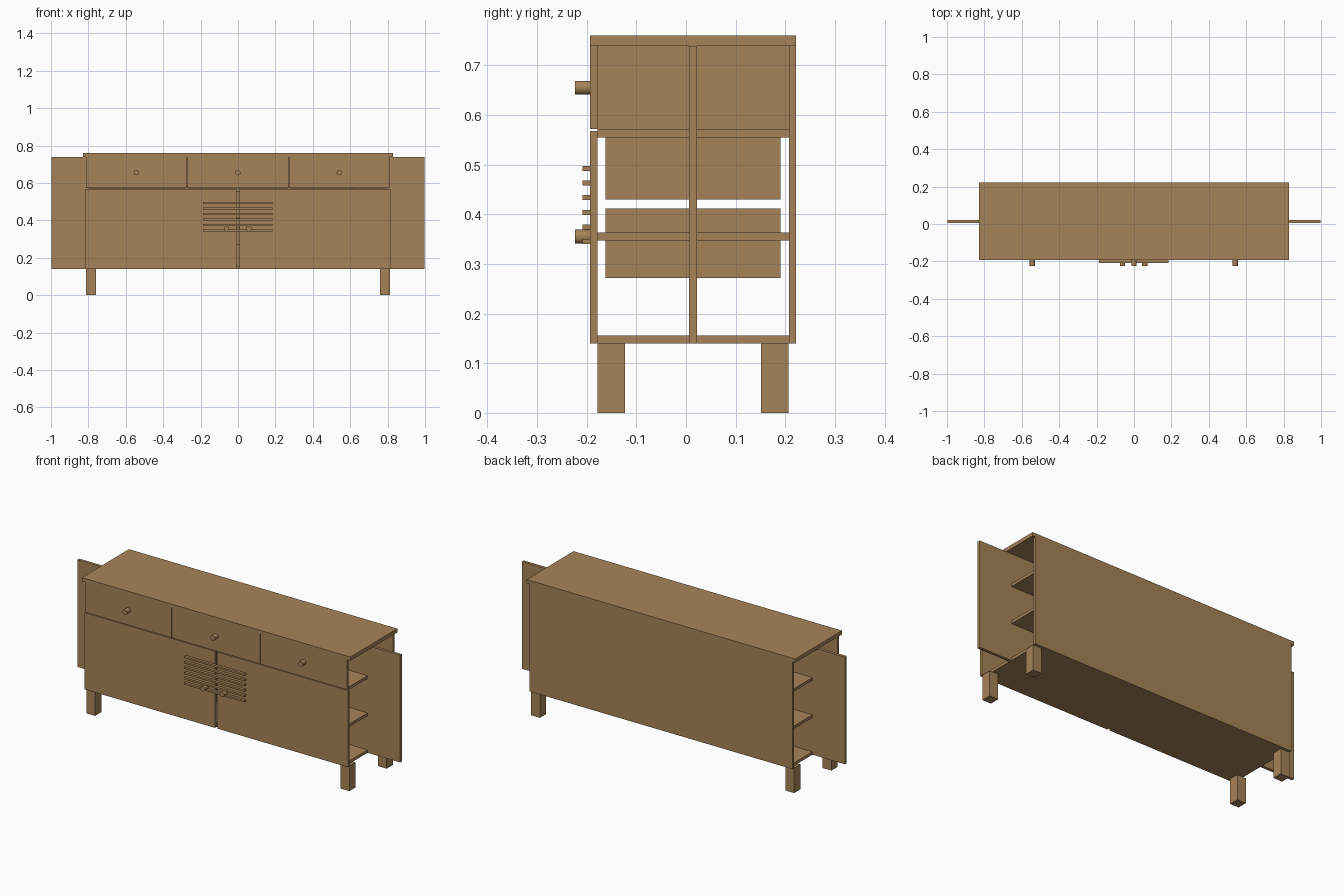
import bpy, math

if "Cube" in bpy.data.objects:
    bpy.data.objects.remove(bpy.data.objects["Cube"])

wood = bpy.data.materials.new("oak_brown")
wood.diffuse_color = (0.381, 0.231, 0.098, 1)
wood.use_nodes = True
wood.node_tree.nodes["Principled BSDF"].inputs["Base Color"].default_value = wood.diffuse_color


def finish(ob, name):
    ob.name = name
    ob.data.materials.append(wood)
    return ob


def box(name, x, y, z):
    """Box from (min, max) pairs on each axis."""
    bpy.ops.mesh.primitive_cube_add(size=1, location=[sum(p) / 2 for p in (x, y, z)])
    ob = bpy.context.object
    ob.scale = [p[1] - p[0] for p in (x, y, z)]
    bpy.ops.object.transform_apply(location=False, rotation=False, scale=True)
    return finish(ob, name)


def knob(name, x, z):
    bpy.ops.mesh.primitive_cylinder_add(vertices=32, radius=0.014, depth=0.031,
                                        location=(x, -0.2085, z),
                                        rotation=(math.pi / 2, 0, 0))
    finish(bpy.context.object, name)
    bpy.ops.object.shade_smooth_by_angle()


FRONT = (-0.193, -0.178)
INNER = (-0.178, 0.207)

# Carcass: top, back and full-width shelves
box("top_board", (-0.83, 0.83), (-0.193, 0.222), (0.739, 0.76))
box("back_panel", (-0.813, 0.813), (0.207, 0.222), (0.14, 0.739))
for name, z in (("bottom_board", 0.14), ("middle_shelf", 0.347), ("upper_shelf", 0.555)):
    box(name, (-0.797, 0.797), INNER, (z, z + 0.016))

for side, s in (("left", -1), ("right", 1)):
    def span(a, b):
        return tuple(sorted((s * a, s * b)))
    # Crosswise end panels and drawer dividers
    box(side + "_end_panel", span(0.612, 0.998), (0.006, 0.022), (0.14, 0.739))
    box(side + "_divider", span(0.265, 0.281), INNER, (0.571, 0.739))
    # Legs
    box(side + "_front_leg", span(0.759, 0.813), (-0.178, -0.123), (0, 0.14))
    box(side + "_back_leg", span(0.759, 0.813), (0.151, 0.206), (0, 0.14))
    # Doors with knobs
    box(side + "_door", span(0.007, 0.815), FRONT, (0.14, 0.568))
    knob(side + "_door_knob", s * 0.06 - 0.002, 0.355)

# Drawer fronts with knobs
for name, x0, x1 in (("left", -0.812, -0.275), ("middle", -0.272, 0.271), ("right", 0.274, 0.809)):
    box(name + "_drawer_front", (x0, x1), FRONT, (0.572, 0.739))
    knob(name + "_drawer_knob", (x0 + x1) / 2, 0.655)

# Open drawer boxes stacked in the centre
for i in range(3):
    z0 = 0.272 + i * 0.158
    wall = (z0 + 0.003, z0 + 0.14)
    box(f"drawer_bottom_{i}", (-0.255, 0.255), (-0.162, 0.19), (z0, z0 + 0.003))
    for s in (-1, 1):
        x = sorted((s * 0.243, s * 0.255))
        box(f"drawer_side_{i}", x, (-0.162, 0.19), wall)
    for y in (-0.162, 0.178):
        box(f"drawer_end_{i}", (-0.243, 0.243), (y, y + 0.012), wall)

# Decorative slats across the doors
for i in range(6):
    z = 0.34 + i * 0.0295
    box(f"slat_{i}", (-0.187, 0.185), (-0.208, -0.193), (z, z + 0.01))
